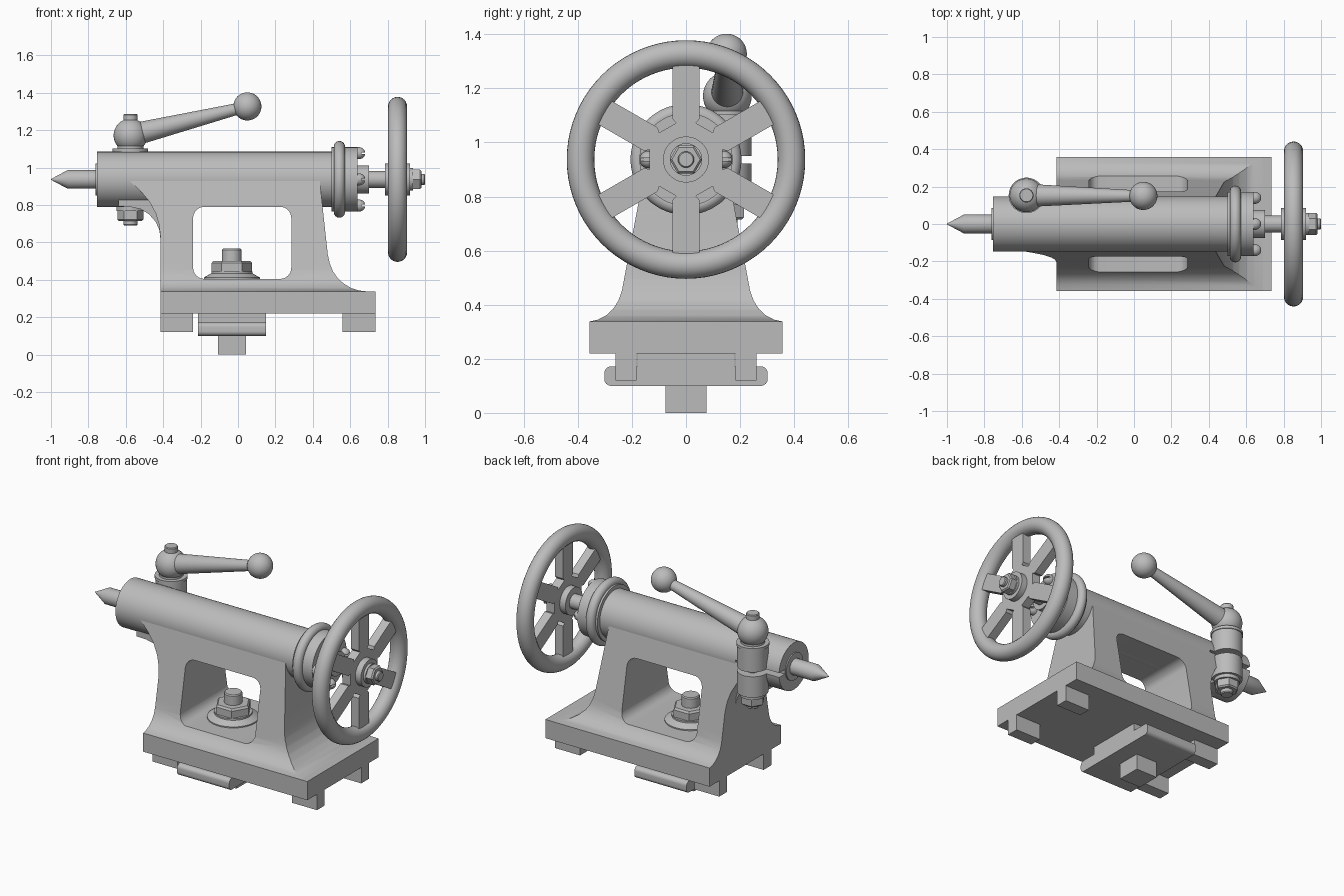
import bpy, bmesh
from math import sin, cos, pi, radians
from mathutils import Vector

cube = bpy.data.objects.get("Cube")
if cube:
    bpy.data.objects.remove(cube)

steel = bpy.data.materials.new("machine grey")
steel.use_nodes = True
GREY = (0.5, 0.5, 0.5, 1)
steel.diffuse_color = GREY
steel.node_tree.nodes["Principled BSDF"].inputs["Base Color"].default_value = GREY


def finish(name, bm):
    bmesh.ops.remove_doubles(bm, verts=bm.verts, dist=1e-5)
    bmesh.ops.recalc_face_normals(bm, faces=bm.faces)
    mesh = bpy.data.meshes.new(name)
    bm.to_mesh(mesh)
    bm.free()
    mesh.materials.append(steel)
    ob = bpy.data.objects.new(name, mesh)
    bpy.context.collection.objects.link(ob)
    return ob


def prism(name, pts, axis, lo, hi):
    """Extrude a 2D outline along an axis from lo to hi."""
    place = {"x": lambda p, t: (t, p[0], p[1]),
             "y": lambda p, t: (p[0], t, p[1]),
             "z": lambda p, t: (p[0], p[1], t)}[axis]
    bm = bmesh.new()
    face = bm.faces.new([bm.verts.new(place(p, lo)) for p in pts])
    out = bmesh.ops.extrude_face_region(bm, geom=[face])
    shift = Vector(place((0, 0), hi - lo))
    bmesh.ops.translate(bm, vec=shift,
                        verts=[v for v in out["geom"] if isinstance(v, bmesh.types.BMVert)])
    return finish(name, bm)


def rect(x0, x1, y0, y1, r=0, n=8):
    """Rectangle outline with optional rounded corners."""
    if not r:
        return [(x0, y0), (x1, y0), (x1, y1), (x0, y1)]
    pts = []
    for q, (cx, cy) in enumerate([(x1 - r, y1 - r), (x0 + r, y1 - r),
                                  (x0 + r, y0 + r), (x1 - r, y0 + r)]):
        for i in range(n + 1):
            a = (q + i / n) * pi / 2
            pts.append((cx + r * cos(a), cy + r * sin(a)))
    return pts


def box(name, x, y, z):
    return prism(name, rect(*x, *y), "z", *z)


def lathe(name, profile, start, direction, steps=48, twist=0.0):
    """Spin (radius, distance) points around a line through start."""
    bm = bmesh.new()
    turn = Vector(direction).to_track_quat("Z", "Y")
    rings = []
    for r, d in [(0, profile[0][1])] + profile + [(0, profile[-1][1])]:
        count = steps if r > 1e-6 else 1
        rings.append([bm.verts.new(Vector(start) + turn @ Vector(
            (r * cos(2 * pi * i / steps + twist), r * sin(2 * pi * i / steps + twist), d)))
            for i in range(count)])
    for a, b in zip(rings, rings[1:]):
        for i in range(steps):
            quad = [a[i % len(a)], a[(i + 1) % len(a)], b[(i + 1) % len(b)], b[i % len(b)]]
            quad = list(dict.fromkeys(quad))
            if len(quad) > 2:
                bm.faces.new(quad)
    return finish(name, bm)


def ball(name, centre, r):
    arc = [(r * sin(pi * i / 24), -r * cos(pi * i / 24)) for i in range(1, 24)]
    return lathe(name, arc, centre, (0, 0, 1))


def torus(name, x, z, major, minor):
    bpy.ops.mesh.primitive_torus_add(major_radius=major, minor_radius=minor, major_segments=80,
                                     minor_segments=24, location=(x, 0, z), rotation=(0, pi / 2, 0))
    ob = bpy.context.object
    ob.name = name
    ob.data.materials.append(steel)


def boolean(target, tool, operation):
    mod = target.modifiers.new("cut", "BOOLEAN")
    mod.object, mod.operation, mod.solver = tool, operation, "EXACT"
    bpy.context.view_layer.objects.active = target
    bpy.ops.object.modifier_apply(modifier=mod.name)


AXIS = 0.937
X = (1, 0, 0)
Z = (0, 0, 1)

# Base plate, guide feet and clamping shoe
box("base_plate", (-0.415, 0.735), (-0.357, 0.357), (0.22, 0.338))
for end, x in (("left_end", (-0.415, -0.24)), ("right_end", (0.56, 0.735))):
    for side, y in (("front", (-0.26, -0.183)), ("back", (0.183, 0.26))):
        box(f"guide_foot_{side}_{end}", x, y, (0.12, 0.225))
prism("clamp_shoe", rect(-0.302, 0.302, 0.1, 0.172, 0.025), "x", -0.215, 0.15)
box("clamp_shoe_tongue", (-0.215, 0.15), (-0.18, 0.18), (0.16, 0.22))
box("clamp_bolt_head", (-0.108, 0.042), (-0.075, 0.075), (0, 0.11))

# Pedestal: flared cross-section intersected with the side outline
flare = [(0.357, 0.32), (0.357, 0.338), (0.325, 0.345), (0.295, 0.361), (0.27, 0.384),
         (0.25, 0.415), (0.237, 0.452), (0.228, 0.5), (0.178, 0.765), (0.146, AXIS)]
pedestal = prism("pedestal", flare + [(-y, z) for y, z in reversed(flare)], "x", -0.9, 0.9)
outline = [(-0.415, 0.3), (0.69, 0.3), (0.69, 0.338), (0.645, 0.343), (0.605, 0.356),
           (0.565, 0.38), (0.532, 0.41), (0.508, 0.445), (0.49, 0.49), (0.48, 0.535),
           (0.435, 0.95), (-0.6, 0.95), (-0.575, 0.925), (-0.52, 0.873), (-0.475, 0.82),
           (-0.44, 0.755), (-0.422, 0.695), (-0.415, 0.63)]
boolean(pedestal, prism("side_outline", outline, "y", -0.6, 0.6), "INTERSECT")
window = prism("window_cutter", rect(-0.24, 0.285, 0.405, 0.79, 0.06), "y", -0.7, 0.7)
boolean(pedestal, window, "DIFFERENCE")
web = [(-0.4, 0.6), (-0.415, 0.62), (-0.42, 0.665), (-0.44, 0.71), (-0.475, 0.75),
       (-0.52, 0.778), (-0.57, 0.789), (-0.64, 0.792), (-0.64, 0.88), (-0.4, 0.88)]
prism("neck_web", web, "y", -0.1, 0.1)

# Hold-down stud inside the window
stud = (-0.033, 0, 0)
lathe("hold_down_washer", [(0.15, 0.4), (0.15, 0.412), (0.11, 0.435), (0.11, 0.445)], stud, Z)
lathe("hold_down_nut", [(0.108, 0.445), (0.108, 0.49), (0.098, 0.502)], stud, Z, 6)
lathe("hold_down_stud", [(0.052, 0.4), (0.052, 0.56), (0.047, 0.567)], stud, Z)

# Barrel, quill and pointed centre
barrel = lathe("barrel", [(0.148, -0.755), (0.148, 0.52)], (0, 0, AXIS), X, 80)
lathe("quill", [(0.085, -0.762), (0.085, -0.7)], (0, 0, AXIS), X)
lathe("centre_point", [(0.002, -1.0), (0.05, -0.91), (0.05, -0.75)], (0, 0, AXIS), X)

# Bearing flange with screws, and the handwheel shaft
lathe("bearing_flange", [(0.172, 0.5), (0.172, 0.64)], (0, 0, AXIS), X, 64)
torus("flange_ring", 0.542, AXIS, 0.175, 0.03)
lathe("flange_boss", [(0.075, 0.63), (0.075, 0.7)], (0, 0, AXIS), X)
lathe("wheel_shaft", [(0.045, 0.69), (0.045, 0.8)], (0, 0, AXIS), X)
for k in range(4):
    a = k * pi / 2
    place = (0.64, 0.14 * cos(a), AXIS + 0.14 * sin(a))
    screw = lathe(f"flange_screw_{k + 1}", [(0.032, -0.01), (0.032, 0.012), (0.027, 0.026),
                                            (0.017, 0.036), (0.006, 0.04)], place, X, 24)
    slot = box("slot_cutter", (0.66, 0.72), (place[1] - 0.05, place[1] + 0.05),
               (place[2] - 0.005, place[2] + 0.005))
    boolean(screw, slot, "DIFFERENCE")
    bpy.data.objects.remove(slot)

# Handwheel: rim, six filleted spokes, hub and nut
torus("wheel_rim", 0.853, AXIS, 0.39, 0.051)
star = []
for k in range(6):
    a = radians(30 + 60 * k)
    d, n = Vector((cos(a), sin(a))), Vector((-sin(a), cos(a)))
    star += [d * 0.15 - n * 0.05, d * 0.365 - n * 0.05, d * 0.365 + n * 0.05, d * 0.15 + n * 0.05]
    for turn in (15, 30, 45):
        b = a + radians(turn)
        star.append(Vector((cos(b), sin(b))) * (0.135 if turn == 30 else 0.14))
prism("wheel_spokes", [(p.x, p.y + AXIS) for p in star], "x", 0.825, 0.881)
lathe("wheel_hub", [(0.085, 0.785), (0.085, 0.92)], (0, 0, AXIS), X)
lathe("wheel_washer", [(0.06, 0.915), (0.06, 0.935)], (0, 0, AXIS), X)
lathe("wheel_nut", [(0.06, 0.935), (0.06, 0.972), (0.052, 0.98)], (0, 0, AXIS), X, 6)
lathe("wheel_stud", [(0.03, 0.97), (0.03, 0.995), (0.026, 1.0)], (0, 0, AXIS), X, 32)

# Split clamp lug beside the barrel
post = (-0.575, 0.153, 0)
lug = lathe("clamp_lug", [(0.09, 0.79), (0.09, 1.088)], post, Z)
slit = box("slit_cutter", (-0.9, -0.45), (0.09, 0.4), (0.922, 0.95))
boolean(lug, slit, "DIFFERENCE")
boolean(barrel, slit, "DIFFERENCE")
lathe("lug_washer", [(0.075, 0.768), (0.075, 0.792)], post, Z)
lathe("lug_nut", [(0.062, 0.715), (0.07, 0.723), (0.07, 0.77)], post, Z, 6)
lathe("lug_stud", [(0.032, 0.69), (0.037, 0.695), (0.037, 1.1)], post, Z, 32)

# Clamp lever with ball ends
lathe("lever_collar", [(0.095, 1.085), (0.095, 1.103)], post, Z)
hub = Vector((-0.575, 0.153, 1.172))
knob = Vector((0.05, 0.15, 1.327))
ball("lever_hub", hub, 0.09)
lathe("lever_seat", [(0.07, 1.1), (0.07, 1.13)], post, Z)
lathe("lever_stud", [(0.038, 1.2), (0.038, 1.282), (0.034, 1.287)], post, Z, 32)
reach = (knob - hub).length
lathe("lever_arm", [(0.06, 0.04), (0.03, reach - 0.04)], hub, knob - hub, 32)
ball("lever_knob", knob, 0.075)

# Remove the spent cutters and smooth the curved surfaces
for helper in ("side_outline", "window_cutter", "slit_cutter"):
    bpy.data.objects.remove(bpy.data.objects[helper])
parts = [o for o in bpy.context.scene.objects if o.type == "MESH"]
for o in parts:
    o.select_set(True)
bpy.context.view_layer.objects.active = parts[0]
bpy.ops.object.shade_smooth_by_angle(angle=radians(30))
